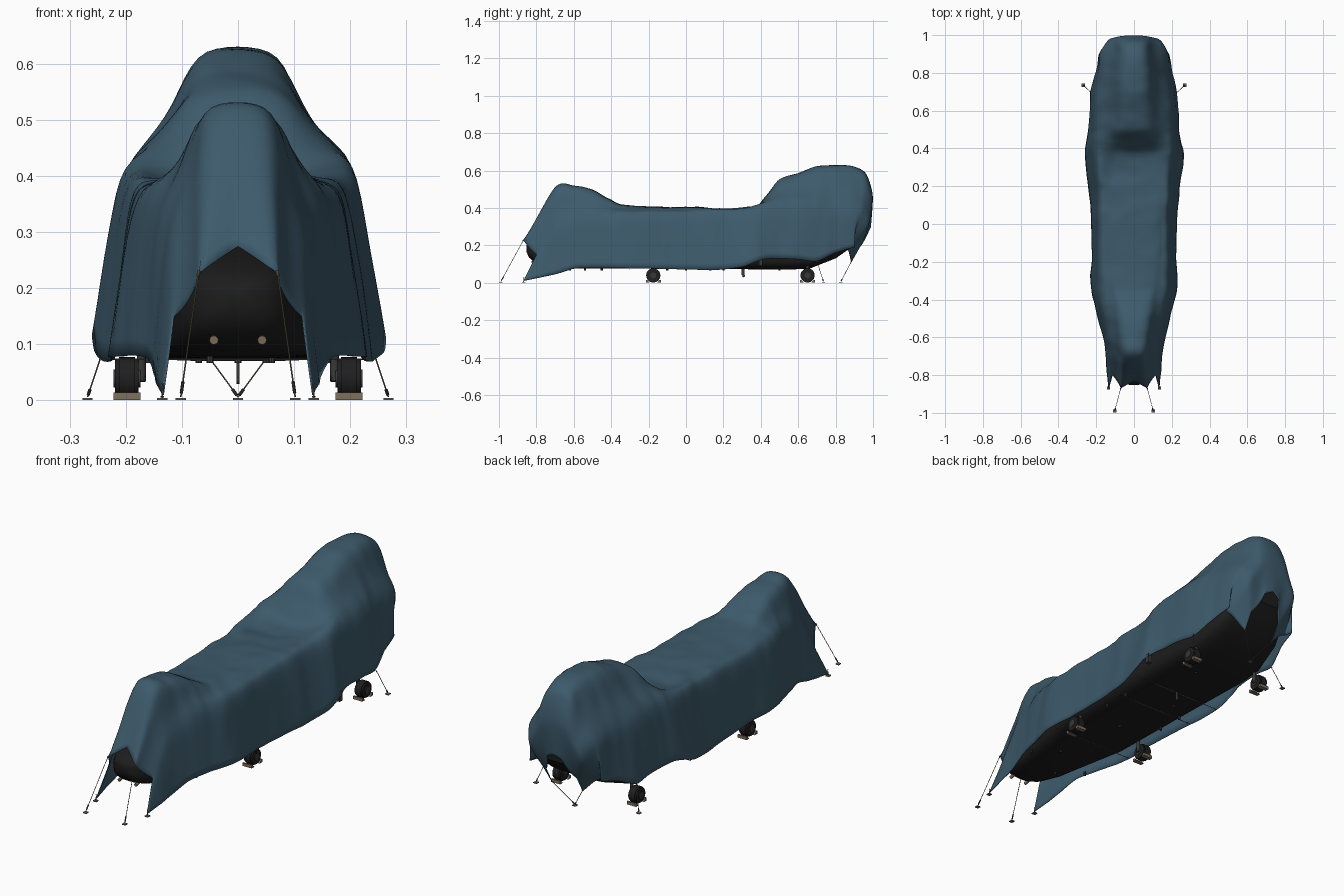
import bpy, bmesh, math
from mathutils import Vector, noise

if "Cube" in bpy.data.objects:
    bpy.data.objects.remove(bpy.data.objects["Cube"])


def material(name, rgb):
    m = bpy.data.materials.new(name)
    m.diffuse_color = (*rgb, 1)
    m.use_nodes = True
    m.node_tree.nodes["Principled BSDF"].inputs["Base Color"].default_value = m.diffuse_color
    return m


TARP = material("blue grey canvas", (0.047, 0.103, 0.148))
HULL = material("dark hull", (0.012, 0.012, 0.012))
TYRE = material("tyre rubber", (0.014, 0.014, 0.015))
ROPE = material("rope brown", (0.15, 0.12, 0.08))
WOOD = material("chock tan", (0.21, 0.16, 0.11))
STEEL = material("dark steel", (0.04, 0.04, 0.042))
PEG = material("peg grey", (0.15, 0.145, 0.135))


def finish(name, bm, mat, angle=40):
    bmesh.ops.recalc_face_normals(bm, faces=bm.faces)
    me = bpy.data.meshes.new(name)
    bm.to_mesh(me)
    bm.free()
    me.materials.append(mat)
    ob = bpy.data.objects.new(name, me)
    bpy.context.collection.objects.link(ob)
    bpy.ops.object.select_all(action='DESELECT')
    ob.select_set(True)
    bpy.context.view_layer.objects.active = ob
    bpy.ops.object.shade_smooth_by_angle(angle=math.radians(angle))
    return ob


def rod(name, a, b, r, mat, r2=None, sides=8):
    a, b = Vector(a), Vector(b)
    d = b - a
    bm = bmesh.new()
    bmesh.ops.create_cone(bm, cap_ends=True, segments=sides, radius1=r,
                          radius2=r if r2 is None else r2, depth=d.length)
    q = d.to_track_quat('Z', 'Y')
    for v in bm.verts:
        v.co = q @ v.co + (a + b) / 2
    return finish(name, bm, mat)


def box(name, c, s, mat):
    bm = bmesh.new()
    bmesh.ops.create_cube(bm, size=1)
    for v in bm.verts:
        v.co = Vector((v.co[i] * s[i] + c[i] for i in range(3)))
    return finish(name, bm, mat)


def skin(bm, rows, closed):
    vr = [[bm.verts.new(p) for p in r] for r in rows]
    n = len(rows[0])
    for a, b in zip(vr, vr[1:]):
        for i in range(n if closed else n - 1):
            j = (i + 1) % n
            bm.faces.new((a[i], a[j], b[j], b[i]))
    return vr


def spline(rows, steps):
    # Smooth blend of control rows along the length
    out = []
    for k in range(len(rows) - 1):
        p = [rows[max(0, min(len(rows) - 1, k + o))] for o in (-1, 0, 1, 2)]
        for s in range(steps + (k == len(rows) - 2)):
            t = s / steps
            out.append([b + 0.4 * t * ((c - a) * (1 - t) ** 2) - 0.4 * t * t * (1 - t) * (d - b)
                        + (3 * t * t - 2 * t ** 3) * (c - b) for a, b, c, d in zip(*p)])
    return out


# Draped cover sections: y, top z, top half width, shoulder x, z, hem x, z
SECTIONS = [
    (-.70, .512, .064, .122, .30, .150, .045), (-.60, .522, .074, .140, .34, .165, .075),
    (-.50, .498, .078, .157, .365, .190, .080), (-.42, .455, .080, .172, .375, .210, .078),
    (-.34, .418, .100, .184, .38, .228, .078), (-.15, .405, .120, .187, .38, .226, .075),
    (.05, .405, .120, .187, .385, .228, .070), (.18, .398, .120, .190, .39, .242, .070),
    (.30, .390, .110, .197, .405, .258, .085), (.38, .412, .100, .207, .42, .262, .115),
    (.44, .480, .085, .211, .43, .250, .130), (.50, .555, .080, .208, .43, .240, .130),
    (.60, .590, .076, .210, .43, .235, .125), (.70, .624, .076, .204, .42, .230, .115),
    (.80, .630, .076, .190, .41, .205, .160), (.90, .624, .070, .180, .39, .185, .190)]


def vecs(*pts):
    return [Vector(p) for p in pts]


ctrl = [vecs((0, -.83, .275), (.07, -.87, .228), (.115, -.80, .15), (.135, -.87, .01))]
for y, tz, tw, sx, sz, hx, hz in SECTIONS:
    ctrl.append(vecs((0, y, tz), (tw, y, tz - .004), (sx, y, sz), (hx, y, hz)))
ctrl.append(vecs((0, .965, .585), (.07, .962, .575), (.165, .95, .38), (.175, .865, .19)))
ctrl.append(vecs((0, 1.0, .47), (.07, .996, .45), (.14, .98, .31), (.14, .87, .17)))
ctrl.append(vecs((0, .99, .30), (.04, .98, .28), (.08, .93, .19), (.08, .885, .11)))


def half_row(p):
    p0, p1, p2, p3 = p
    d = p2 - p1
    mid = p1 + Vector((d.x * .30, d.y * .5, d.z * .66))
    pts = [p0.lerp(p1, i / 4) for i in range(4)]
    for i in range(10):
        t = i / 10
        pts.append(p1 * (1 - t) ** 2 + mid * 2 * t * (1 - t) + p2 * t * t)
    return pts + [p2.lerp(p3, i / 10) for i in range(11)]


rows = []
dense = spline(ctrl, 7)
for k, c in enumerate(dense):
    h = half_row(c)
    row = [Vector((-p.x, p.y, p.z)) for p in reversed(h[1:])] + h
    edge = min(1, k / 5, (len(dense) - 1 - k) / 5)
    # Round off the ridges of the cloth away from the hems
    for _ in range(5):
        row = [row[0]] + [b.lerp((a + d) / 2, .6 * edge) for a, b, d in zip(row, row[1:], row[2:])] + [row[-1]]
    for p in row:
        # Folds and sagging cloth
        a = noise.noise(Vector((p.x * 9, p.y * 9, p.z * 3)))
        b = noise.noise(Vector((p.x * 14 + 7, p.y * 16, p.z * 4)))
        p.x += math.copysign(min(1, abs(p.x) / .1), p.x) * (.005 * a + .003 * b) * edge
        p.z += (.006 * b + .003 * a) * edge * min(1, max(0, (p.z - .15) / .2)) * (.5 if p.z > .45 else 1)
    rows.append(row)
bm = bmesh.new()
skin(bm, rows, False)
cover = finish("draped_cover", bm, TARP, 60)
sol = cover.modifiers.new("thickness", 'SOLIDIFY')
sol.thickness = .003

# Hull under the cover: y, half width, bottom z, top z
bm = bmesh.new()
hull = [(-.853, .02, .165, .20), (-.84, .058, .135, .215), (-.81, .083, .108, .232),
        (-.76, .104, .088, .25), (-.65, .122, .078, .27), (-.5, .15, .075, .28),
        (-.3, .192, .075, .28), (.2, .2, .073, .28), (.55, .208, .07, .28),
        (.66, .2, .075, .28), (.80, .175, .13, .30), (.90, .135, .20, .33), (.95, .09, .25, .34)]
rings = []
for y, w, zb, zt in hull:
    ring = []
    for i in range(32):
        t = math.tau * (i + .5) / 32
        cx, sz = math.cos(t), math.sin(t)
        e = .65 if sz > 0 or y < -.7 else .4
        ring.append(Vector((w * math.copysign(abs(cx) ** e, cx), y,
                            (zb + zt) / 2 + (zt - zb) / 2 * math.copysign(abs(sz) ** e, sz))))
    rings.append(ring)
vr = skin(bm, rings, True)
bm.faces.new(vr[0])
bm.faces.new(vr[-1])
finish("hull", bm, HULL)

# Wheels with struts and chocks
for end, y in (("front", -.175), ("rear", .65)):
    for side, s in (("left", -1), ("right", 1)):
        n = f"{end}_{side}"
        x = s * .198
        rod(n + "_tyre", (x - .021, y, .039), (x + .021, y, .039), .034, TYRE, sides=28)
        rod(n + "_tread", (x - .014, y, .039), (x + .014, y, .039), .038, TYRE, sides=28)
        rod(n + "_hub", (x - .024, y, .039), (x + .024, y, .039), .016, STEEL, sides=16)
        rod(n + "_axle", (s * .165, y, .039), (x, y, .039), .007, STEEL)
        rod(n + "_strut", (s * .172, y, .034), (s * .172, y, .13), .008, STEEL, sides=12)
        for k in (-1, 1):
            bm = bmesh.new()
            f = [bm.verts.new((x - .024, y + k * a, z))
                 for a, z in ((.02, 0), (.04, 0), (.04, .014), (.032, .014))]
            g = bmesh.ops.extrude_face_region(bm, geom=[bm.faces.new(f)])
            bmesh.ops.translate(bm, vec=(.048, 0, 0),
                                verts=[v for v in g["geom"] if isinstance(v, bmesh.types.BMVert)])
            finish(n + "_chock", bm, WOOD)

# Guy ropes, shackles and ground pegs
for s in (-1, 1):
    for n, a, b in (("nose", (.07, -.868, .23), (.102, -.99, .006)),
                    ("front_corner", (.134, -.866, .03), (.135, -.868, .004)),
                    ("rear_side", (.232, .70, .115), (.268, .735, .006)),
                    ("tail", (.08, .885, .115), (0, .828, .006))):
        a, b = Vector((s * a[0], *a[1:])), Vector((s * b[0], *b[1:]))
        rod(n + "_guy_rope", a, b, .0014, ROPE, sides=6)
        rod(n + "_shackle", b.lerp(a, .03), b.lerp(a, .12), .003, STEEL)
        rod(n + "_ring", a, a.lerp(b, .04), .003, ROPE)
        box(n + "_ground_peg", (b.x, b.y, .002), (.018, .018, .004), PEG)
    # Nose lamps
    rod("nose_lamp", (s * .043, -.79, .112), (s * .043, -.825, .107), .005, WOOD, .008, 12)
    # Hem clips along the sides
    for y in (-.54, 0, .13):
        rod("hem_clip", (s * .16, y, .066), (s * .16, y, .085), .006, STEEL)

# Belly straps
for y, w in ((-.3, .222), (.12, .225), (.3, .235)):
    rod("belly_strap", (-w, y, .073), (w, y, .073), .0016, ROPE, sides=6)

# Belly antenna, side fitting and small underside fittings
box("blade_antenna", (0, .305, .058), (.005, .016, .036), STEEL)
rod("antenna_tip", (-.003, .308, .037), (.003, .308, .037), .008, STEEL, sides=12)
box("side_fitting", (.247, .40, .115), (.022, .02, .045), STEEL)
for x, y in ((-.05, -.62), (.06, -.45), (0, -.1), (-.07, .2), (.05, .5)):
    rod("belly_fitting", (x, y, .066), (x, y, .09), .006, STEEL)
